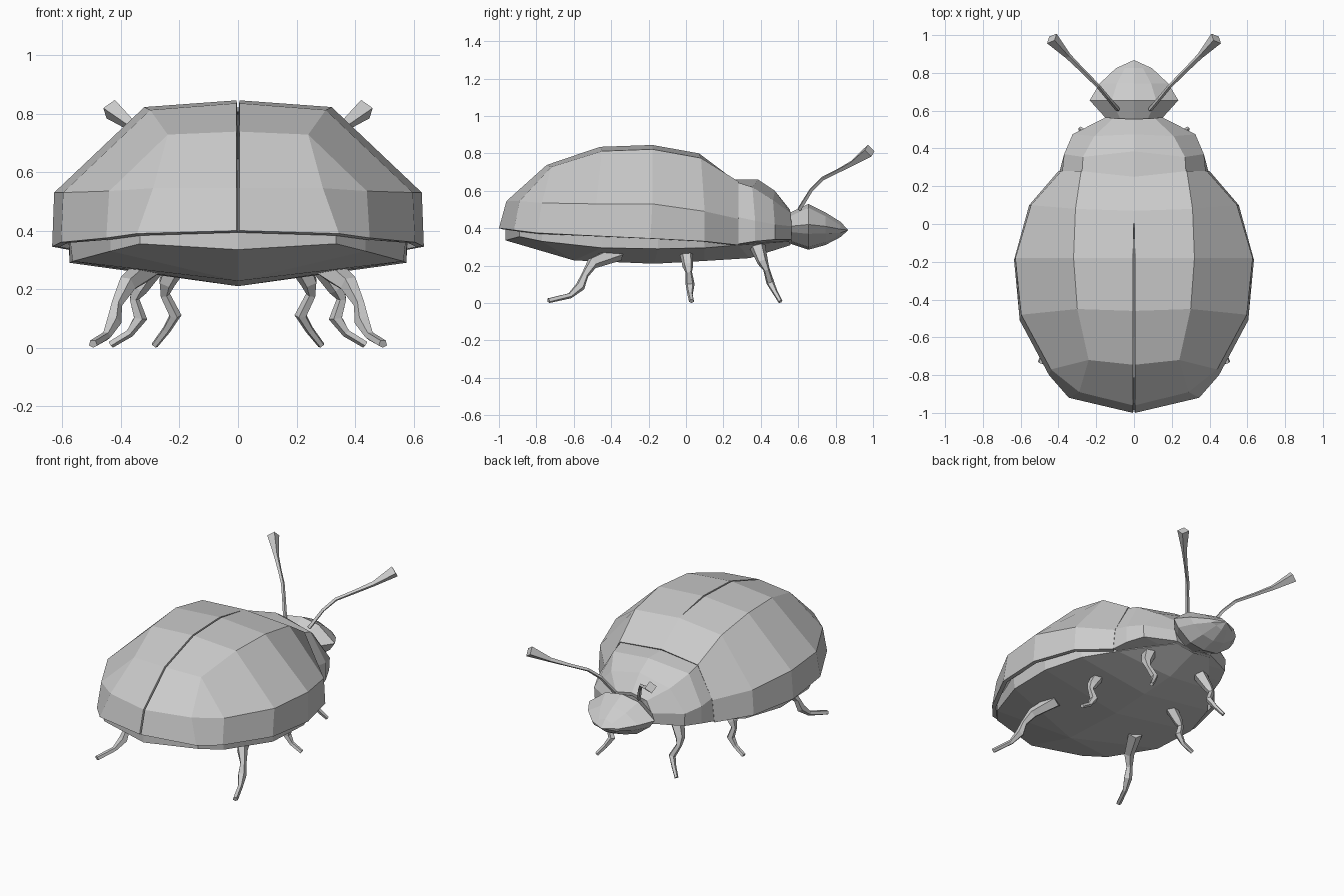
import bpy, bmesh, math
from mathutils import Vector


def finish(name, bm, shell=0.0):
    bmesh.ops.recalc_face_normals(bm, faces=bm.faces)
    me = bpy.data.meshes.new(name)
    bm.to_mesh(me)
    bm.free()
    ob = bpy.data.objects.new(name, me)
    bpy.context.collection.objects.link(ob)
    if shell:
        s = ob.modifiers.new("Thickness", 'SOLIDIFY')
        s.thickness, s.offset = shell, -1
    m = ob.modifiers.new("Mirror", 'MIRROR')
    m.merge_threshold = 0.001
    return ob


def loft(name, rows, shell=0.0):
    """Skin rows of points; repeated points collapse quads to triangles."""
    bm, cache = bmesh.new(), {}

    def vert(p):
        if p not in cache:
            cache[p] = bm.verts.new(p)
        return cache[p]

    for a, b in zip(rows, rows[1:]):
        for i in range(len(a) - 1):
            ring = list(dict.fromkeys(vert(p) for p in (a[i], a[i + 1], b[i + 1], b[i])))
            if len(ring) > 2 and not bm.faces.get(ring):
                bm.faces.new(ring)
    return finish(name, bm, shell)


def tube(name, path, radii, sides):
    """Tapered low-poly tube along a path, mirrored to the other side."""
    bm, rings = bmesh.new(), []
    pts = [Vector(p) for p in path]
    for i, (p, r) in enumerate(zip(pts, radii)):
        d = (pts[min(i + 1, len(pts) - 1)] - pts[max(i - 1, 0)]).normalized()
        u = d.cross(Vector((1, 0.3, 0))).normalized()
        v = d.cross(u)
        ang = [2 * math.pi * (k + 0.5) / sides for k in range(sides)]
        rings.append([bm.verts.new(p + r * (math.cos(t) * u + math.sin(t) * v)) for t in ang])
    for a, b in zip(rings, rings[1:]):
        for k in range(sides):
            j = (k + 1) % sides
            bm.faces.new((a[k], a[j], b[j], b[k]))
    bm.faces.new(rings[0])
    bm.faces.new(rings[-1])
    for v in bm.verts:
        v.co.z = max(v.co.z, 0)
    return finish(name, bm)


# Wing cases: centre, ridge, side and rim points per station, front to rear
g = 0.005
mid5, rim5 = (.44, -.77, .535), (.45, -.80, .375)
loft("wing_cases", [
    [(0, .25, .665), (.28, .28, .65), (.385, .28, .45), (.40, .28, .31)],
    [(0, .07, .80), (.31, .08, .775), (.545, .10, .49), (.555, .10, .33)],
    [(g, -.18, .845), (.32, -.18, .822), (.628, -.18, .53), (.635, -.19, .345)],
    [(g, -.46, .835), (.30, -.45, .812), (.597, -.48, .53), (.605, -.51, .36)],
    [(g, -.745, .738), (.24, -.72, .728), mid5, rim5],
    [(g, -.96, .545), (.29, -.89, .545), mid5, rim5],
    [(g, -1.0, .40), (.345, -.92, .39), rim5, rim5],
], shell=0.025)

# Belly: wall top, lower edge and keel
k0, k1 = (0, -.965, .335), (0, -.60, .228)
loft("belly", [
    [(0, -.965, .41), k0, k0],
    [(.335, -.89, .41), (.335, -.89, .355), k0],
    [(.435, -.77, .40), (.435, -.77, .33), k1],
    [(.575, -.45, .38), (.565, -.45, .295), k1],
    [(.58, -.15, .37), (.575, -.15, .29), (0, -.17, .21)],
    [(.50, .10, .36), (.50, .10, .295), (0, .10, .225)],
    [(.36, .28, .35), (.36, .28, .31), (0, .34, .24)],
    [(.15, .55, .36), (.13, .55, .33), (0, .56, .31)],
])

# Thorax plate: centre top, ridge, side, rim, centre bottom
loft("thorax_plate", [
    [(0, .27, .45)] * 5,
    [(0, .25, .66), (.275, .275, .645), (.38, .275, .46), (.395, .275, .315), (0, .275, .30)],
    [(0, .385, .66), (.27, .355, .62), (.37, .37, .44), (.37, .37, .33), (0, .38, .30)],
    [(0, .475, .60), (.21, .465, .55), (.325, .475, .42), (.32, .475, .34), (0, .48, .31)],
    [(0, .555, .50), (.11, .56, .48), (.15, .565, .41), (.13, .565, .34), (0, .56, .32)],
    [(0, .54, .42)] * 5,
])


# Head: half rings from the neck to the snout
def head_ring(y, w, top, mid, bot):
    return [(0, y, top), (w * .5, y, top - .02), (w, y, mid),
            (w * .85, y, mid - .05 * w / .235), (w * .45, y, bot + .015), (0, y, bot)]


loft("head", [
    [(0, .54, .41)] * 6,
    head_ring(.55, .14, .48, .41, .32),
    head_ring(.655, .235, .53, .42, .285),
    head_ring(.745, .18, .485, .41, .31),
    head_ring(.825, .095, .435, .395, .352),
    [(0, .868, .39)] * 6,
])

# Antennae with club ends
tube("antennae",
     [(.085, .605, .50), (.14, .67, .605), (.19, .73, .665), (.27, .81, .705),
      (.35, .89, .748), (.435, .982, .815)],
     [.012, .011, .011, .012, .016, .036], 4)

# Legs: hip, thigh, knee, ankle, foot
radii = [.045, .033, .02, .027, .016, .016]
tube("front_legs",
     [(.20, .38, .31), (.245, .41, .22), (.25, .43, .18), (.215, .45, .11),
      (.245, .475, .06), (.285, .505, .008)], [.045, .03, .018, .022, .015, .012], 5)
tube("middle_legs",
     [(.28, 0, .29), (.34, .01, .20), (.355, .015, .165), (.335, .022, .10),
      (.37, .022, .05), (.435, .03, .01)], [.04, .03, .018, .025, .015, .014], 5)
tube("rear_legs",
     [(.31, -.36, .27), (.38, -.50, .215), (.415, -.54, .15), (.425, -.565, .09),
      (.45, -.62, .04), (.495, -.735, .012)], radii, 5)
